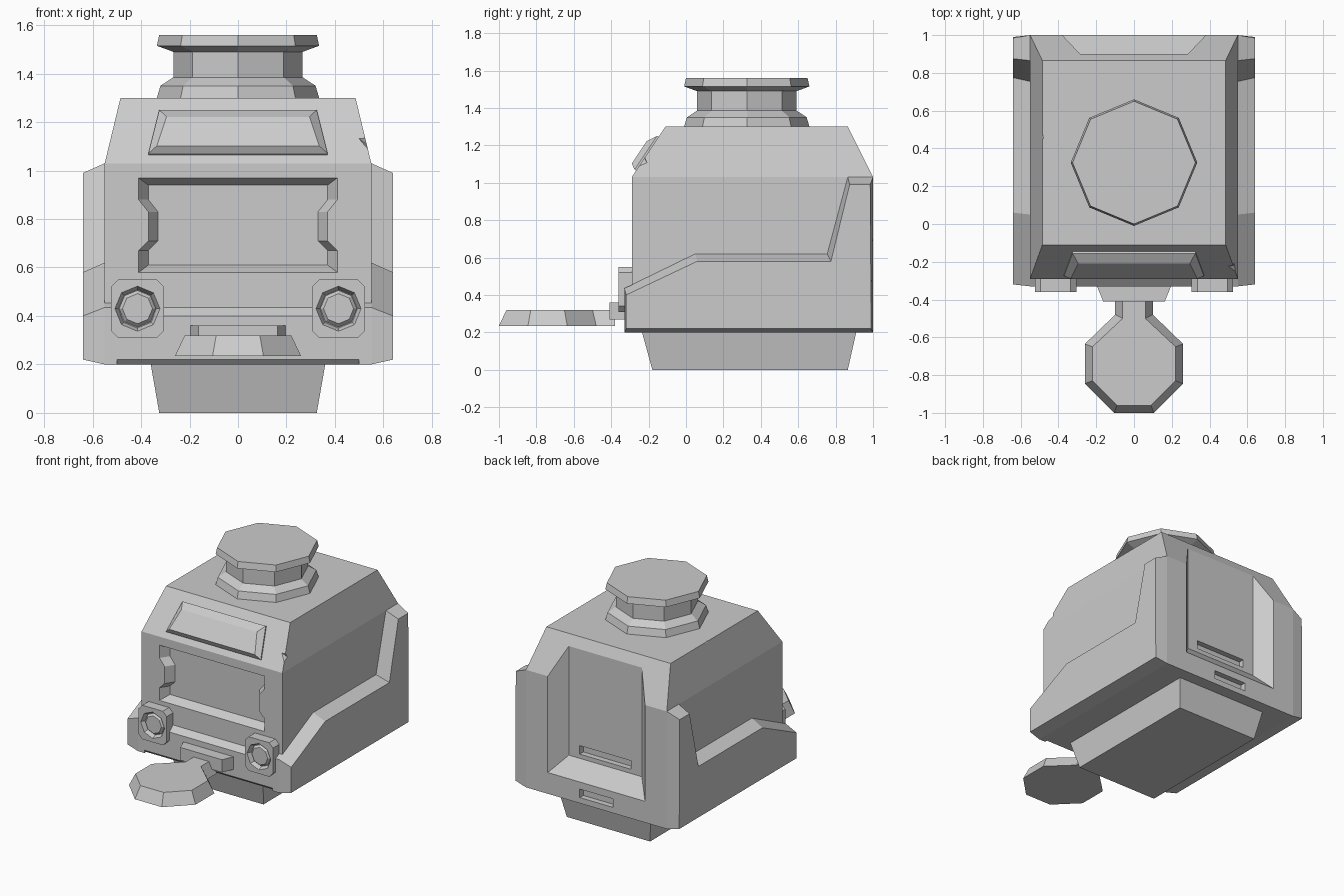
import bpy, bmesh
from math import cos, sin, pi
from mathutils import Euler

if "Cube" in bpy.data.objects:
    bpy.data.objects.remove(bpy.data.objects["Cube"])


def loft(name, sections):
    """Skin a closed solid through rings of equal point count."""
    bm = bmesh.new()
    rings = [[bm.verts.new(p) for p in s] for s in sections]
    n = len(rings[0])
    for a, b in zip(rings, rings[1:]):
        for i in range(n):
            j = (i + 1) % n
            bm.faces.new((a[i], a[j], b[j], b[i]))
    bm.faces.new(rings[0])
    bm.faces.new(rings[-1])
    bmesh.ops.recalc_face_normals(bm, faces=bm.faces)
    me = bpy.data.meshes.new(name)
    bm.to_mesh(me)
    bm.free()
    ob = bpy.data.objects.new(name, me)
    bpy.context.collection.objects.link(ob)
    return ob


def rect_z(x, y0, y1, z):
    return [(-x, y0, z), (x, y0, z), (x, y1, z), (-x, y1, z)]


def rect_y(x0, x1, z0, z1, y):
    return [(x0, y, z0), (x1, y, z0), (x1, y, z1), (x0, y, z1)]


def box(name, x, y0, y1, z0, z1):
    return loft(name, [rect_y(-x, x, z0, z1, y0), rect_y(-x, x, z0, z1, y1)])


def octagon_y(cx, cz, r, y):
    return [(cx + r * cos(i * pi / 4), y, cz + r * sin(i * pi / 4)) for i in range(8)]


def cut(ob, cutter):
    m = ob.modifiers.new("cut", 'BOOLEAN')
    m.object, m.operation, m.solver = cutter, 'DIFFERENCE', 'EXACT'
    bpy.context.view_layer.objects.active = ob
    bpy.ops.object.modifier_apply(modifier=m.name)
    bpy.data.objects.remove(cutter)


def mirror_x(ob):
    ob.modifiers.new("mirror", 'MIRROR').use_bisect_axis[0] = False


# Hull with sloped roof edges
body = loft("body", [rect_z(.55, -.29, 1, .2), rect_z(.55, -.29, 1, 1.03),
                     rect_z(.485, -.11, .865, 1.3)])

# Front window recess with notched sides
half = [(.41, .58), (.41, .67), (.37, .71), (.37, .83), (.41, .88), (.41, .97)]


def window(y, dx, dz):
    h = [(x - dx, z + (dz if i == 0 else -dz if i == 5 else 0))
         for i, (x, z) in enumerate(half)]
    return [(x, y, z) for x, z in h] + [(-x, y, z) for x, z in reversed(h)]


cut(body, loft("window_cutter", [window(-.4, 0, 0), window(-.29, 0, 0), window(-.23, .04, .03)]))

# Rear hatch recess and slots
cut(body, loft("hatch_cutter", [rect_y(-.38, .38, .35, 1.4, 1.1), rect_y(-.38, .38, .35, 1.4, 1),
                                rect_y(-.285, .285, .46, 1.4, .9)]))
cut(body, box("slot_cutter", .2, .86, .94, .49, .55))
cut(body, box("low_slot_cutter", .13, .96, 1.05, .24, .30))

# Chipped edges
for loc, rot in [((.56, -.27, 1.13), (.5, .6, .4)), ((-.52, -.15, 1.32), (.7, .5, .6)),
                 ((-.53, .5, 1.33), (.4, .8, .2))]:
    chip = box("chip_cutter", .05, -.05, .05, -.05, .05)
    chip.data.transform(Euler(rot).to_matrix().to_4x4())
    chip.location = loc
    bpy.context.view_layer.update()
    cut(body, chip)

# Tapered foot
loft("foot", [rect_z(.325, -.18, .865, 0), rect_z(.36, -.235, .91, .2)])

# Side armour panels with chamfered outer edges
inner = [(-.33, .2), (-.33, .435), (.05, .62), (.755, .62), (.865, 1.03), (1, 1.03), (1, .2)]
outer = [(-.32, .22), (-.32, .40), (.06, .58), (.775, .58), (.875, .99), (.985, .99), (.99, .22)]
panel = loft("side_panel", [[(.5, y, z) for y, z in inner], [(.55, y, z) for y, z in inner],
                            [(.64, y, z) for y, z in outer]])
mirror_x(panel)

# Front bumper
bump = [(-.25, .2), (-.31, .2), (-.33, .22), (-.33, .40), (-.29, .435), (-.25, .435)]
loft("front_bumper", [[(x, y, z) for y, z in bump] for x in (-.52, .52)])

# Raised visor plate on the front slope
def visor(xb, xt, z0, z1, out):
    y = lambda z: -.29 + (z - 1.03) * .18 / .27
    oy, oz = -.83 * out, .55 * out
    return [(-xb, y(z0) + oy, z0 + oz), (xb, y(z0) + oy, z0 + oz),
            (xt, y(z1) + oy, z1 + oz), (-xt, y(z1) + oy, z1 + oz)]


loft("visor", [visor(.37, .325, 1.065, 1.245, -.03), visor(.37, .325, 1.065, 1.245, .01),
               visor(.335, .295, 1.08, 1.2, .04)])

# Headlamps: chamfered plate, socket and lens
cx, cz, w, h, c = .415, .43, .11, .12, .03
plate = [(-w + c, -h), (w - c, -h), (w, -h + c), (w, h - c), (w - c, h), (-w + c, h),
         (-w, h - c), (-w, -h + c)]
lamp = loft("headlamp_plate", [[(cx + x, y, cz + z) for x, z in plate] for y in (-.25, -.36)])
cut(lamp, loft("socket_cutter", [octagon_y(cx, cz, .093, -.4), octagon_y(cx, cz, .093, -.36),
                                 octagon_y(cx, cz, .078, -.325)]))
mirror_x(lamp)
lens = loft("headlamp_lens", [octagon_y(cx, cz, .076, -.31), octagon_y(cx, cz, .076, -.335),
                              octagon_y(cx, cz, .062, -.35)])
mirror_x(lens)

# Bracket and paddle at the front
loft("bracket", [rect_y(-.2, .2, .27, .36, -.25), rect_y(-.2, .2, .27, .36, -.32),
                 rect_y(-.163, .163, .27, .36, -.41)])
low = [(.1, -.38), (.1, -.48), (.26, -.635), (.26, -.845), (.105, -1)]
top = [(.06, -.38), (.06, -.5), (.22, -.65), (.22, -.83), (.09, -.96)]


def paddle(pts, z):
    return [(x, y, z) for x, y in pts] + [(-x, y, z) for x, y in reversed(pts)]


loft("paddle", [paddle(low, .235), paddle(top, .32)])

# Eight-sided roof stack
stack = [(.335, 1.28), (.335, 1.30), (.32, 1.35), (.267, 1.385), (.267, 1.49),
         (.335, 1.515), (.325, 1.56)]
loft("roof_stack", [[(r * cos(i * pi / 4), .325 + r * sin(i * pi / 4), z) for i in range(8)]
                    for r, z in stack])
